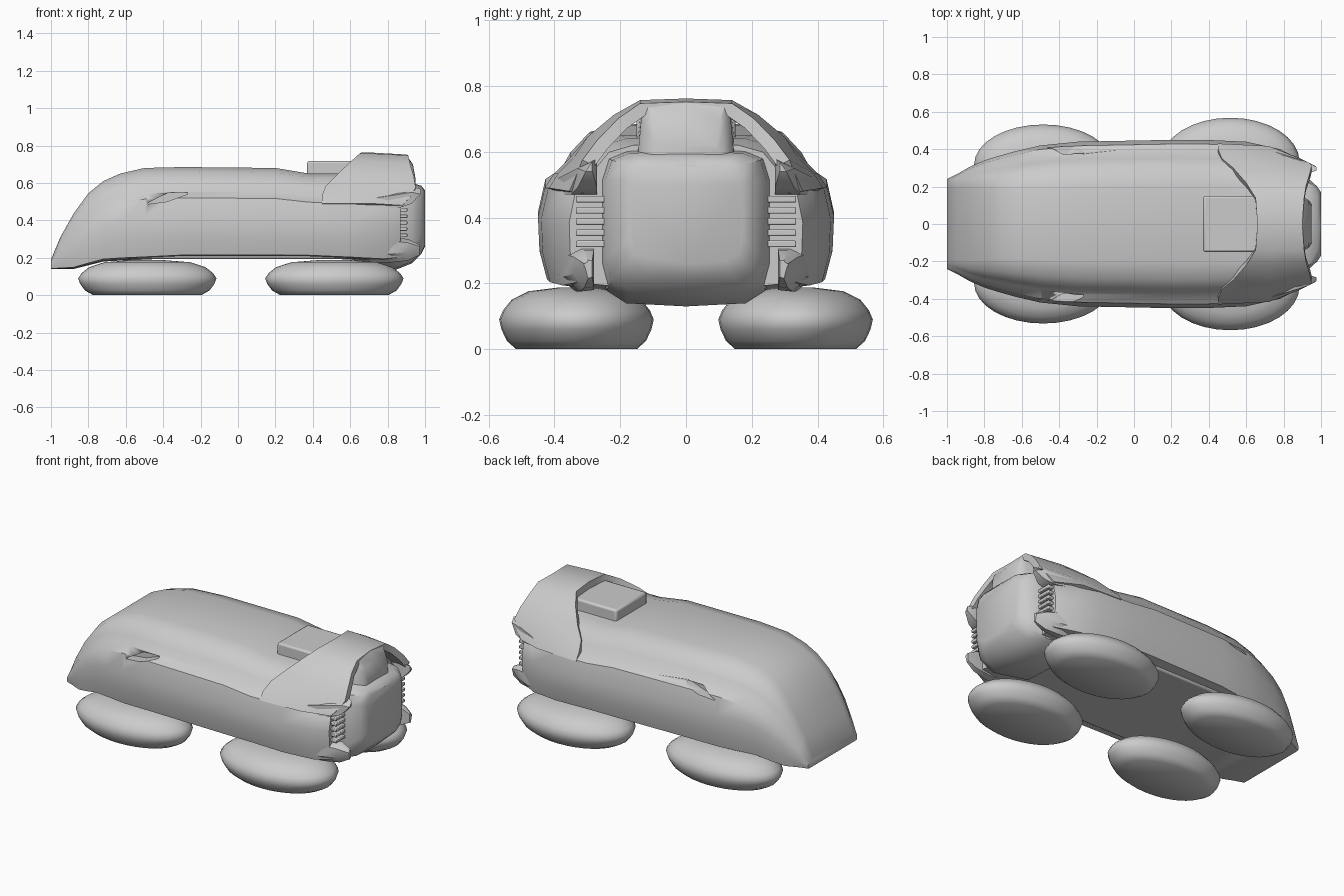
import bpy, bmesh, math

if "Cube" in bpy.data.objects:
    bpy.data.objects.remove(bpy.data.objects["Cube"])


def finish(name, bm, angle=35):
    bmesh.ops.recalc_face_normals(bm, faces=bm.faces)
    me = bpy.data.meshes.new(name)
    bm.to_mesh(me)
    bm.free()
    me.shade_smooth()
    me.set_sharp_from_angle(angle=math.radians(angle))
    ob = bpy.data.objects.new(name, me)
    bpy.context.collection.objects.link(ob)
    return ob


def loft(name, rings, angle=35):
    """Skin a list of closed rings and cap both ends."""
    bm = bmesh.new()
    vs = [[bm.verts.new(p) for p in ring] for ring in rings]
    n = len(vs[0])
    for a, b in zip(vs, vs[1:]):
        for i in range(n):
            j = (i + 1) % n
            bm.faces.new((a[i], a[j], b[j], b[i]))
    bm.faces.new(vs[0])
    bm.faces.new(vs[-1])
    return finish(name, bm, angle)


def section(half, x, w, zb, zt, boxy=0.0):
    """Full ring at x from a half outline in width and height fractions."""
    pts = [((y + (1 - y) * boxy if 0 < y < 1 else y) * w, zb + z * (zt - zb)) for y, z in half]
    pts += [(-y, z) for y, z in reversed(pts[1:-1])]
    return [(x, y, z) for y, z in pts]


def box(name, x0, x1, y0, y1, z0, z1, bevel=0.0):
    ring = lambda x: [(x, y0, z0), (x, y1, z0), (x, y1, z1), (x, y0, z1)]
    ob = loft(name, [ring(x0), ring(x1)])
    if bevel:
        mod = ob.modifiers.new("Bevel", "BEVEL")
        mod.width = bevel
        mod.segments = 2
    return ob


# Main hull with a shoulder ledge and a sloping nose
HULL = [(0, 1), (.45, 1), (.66, .95), (.78, .83), (.84, .73), (.95, .66),
        (1, .45), (.99, .22), (.94, .03), (.7, .01), (0, 0)]
hull_stations = [(-1, .24, .14, .19, .6), (-.95, .265, .14, .31, .5), (-.88, .305, .14, .435, .35),
                 (-.80, .34, .16, .545, .2), (-.72, .365, .18, .61, .1), (-.63, .39, .185, .65, .05),
                 (-.5, .42, .19, .68, 0), (-.3, .44, .20, .685, 0), (.2, .45, .20, .68, 0),
                 (.38, .45, .20, .65, 0), (.6, .44, .19, .65, 0), (.78, .40, .18, .64, 0),
                 (.87, .355, .19, .62, 0)]
hull = loft("hull", [section(HULL, *s) for s in hull_stations], 40)

# Rounded tail block
TAIL = [(0, 1), (.7, .99), (.92, .94), (1, .8), (1, .25), (.93, .1), (.7, .02), (0, 0)]
tail = [(.62, .26, .17, .60), (.83, .26, .13, .61), (.93, .245, .17, .60),
        (.98, .20, .22, .585), (1.0, .17, .26, .56)]
loft("tail_block", [section(TAIL, *s) for s in tail])

# Swept hoop over the tail: outline y, z, front x, rear x, rear y
hoop = [(.43, .49, .45, .88, .355), (.40, .535, .45, .92, .335), (.35, .585, .47, .95, .315),
        (.30, .645, .53, .94, .27), (.22, .712, .60, .92, .205), (.14, .757, .65, .91, .14),
        (0, .762, .66, .90, 0)]
hoop += [(-y, z, a, b, -r) for y, z, a, b, r in reversed(hoop[:-1])]
rings = []
for y, z, a, b, r in hoop:
    zi, m = .3 + (z - .3) * .9, .72
    rings.append([(a, y, z), (m, y * .97 if abs(y) > .3 else y, z), (b, r, z - .01),
                  (b, r * .88, zi), (m, y * .85, zi), (a, y * .9, zi)])
loft("tail_hoop", rings)

# Roof box and the canopy filling the hoop
box("roof_box", .37, .70, -.15, .15, .60, .718, .012)
CANOPY = [(0, 1), (.8, .98), (.9, .8), (1, 0), (0, 0)]
canopy = [(.66, .155, .55, .75), (.90, .15, .55, .75), (.935, .13, .55, .70), (.95, .11, .55, .62)]
loft("tail_canopy", [section(CANOPY, *s) for s in canopy])

# Underbody plate
box("underbody", -.6, .7, -.36, .36, .194, .25, .01)

# Floating oval pods: flat below, domed above
POD = [(.78, 0), (.90, .025), (.97, .06), (1, .09), (.95, .118), (.84, .15), (.62, .176), (.25, .187)]
for end, cx, cy, ry in (("front", -.485, .317, .215), ("rear", .515, .333, .235)):
    for side, s in (("left", -1), ("right", 1)):
        loft(f"{end}_pod_{side}",
             [[(cx + .37 * r * math.cos(t * math.pi / 16),
                s * cy + ry * r * math.sin(t * math.pi / 16), z) for t in range(32)]
              for r, z in POD], 60)

for side, s in (("left", -1), ("right", 1)):
    # Stacked cooling slats beside the tail block
    for i in range(5):
        y0, y1 = sorted((s * .23, s * .335))
        z = .31 + .034 * i
        box(f"vent_slat_{side}_{i + 1}", .82, .905, y0, y1, z, z + .02, .004)

    # Lower rear fender tapering to a point
    fender = [(.70, .28, .39, .18, .33), (.82, .28, .37, .18, .31),
              (.91, .28, .34, .19, .30), (.97, .285, .31, .22, .27)]
    loft(f"rear_fender_{side}",
         [[(x, s * a, z0), (x, s * (a + b) / 2, z0 - .005), (x, s * b, z0 + .04),
           (x, s * b, z1 - .02), (x, s * (a + b) / 2, z1), (x, s * a, z1)]
          for x, a, b, z0, z1 in fender])

    # Upper rear cheek above the vent, ending in a fin tip
    cheek = [(.74, .28, .39, .47, .55), (.87, .27, .35, .47, .57),
             (.93, .27, .33, .49, .58), (.975, .285, .305, .54, .57)]
    loft(f"rear_cheek_{side}",
         [[(x, s * a, z0), (x, s * b, z0), (x, s * b, z1 - .03), (x, s * a, z1)]
          for x, a, b, z0, z1 in cheek])

    # Wedge-shaped side intake cut into the shoulder
    intake = [(-.48, .488, .494), (-.38, .50, .545), (-.27, .54, .55)]
    cutter = loft(f"intake_cutter_{side}",
                  [[(x, s * .35, z0), (x, s * .5, z0), (x, s * .5, z1), (x, s * .35, z1)]
                   for x, z0, z1 in intake])
    cutter.hide_render = True
    cutter.hide_set(True)
    cut = hull.modifiers.new(f"Intake {side}", "BOOLEAN")
    cut.object = cutter
    cut.operation = "DIFFERENCE"
